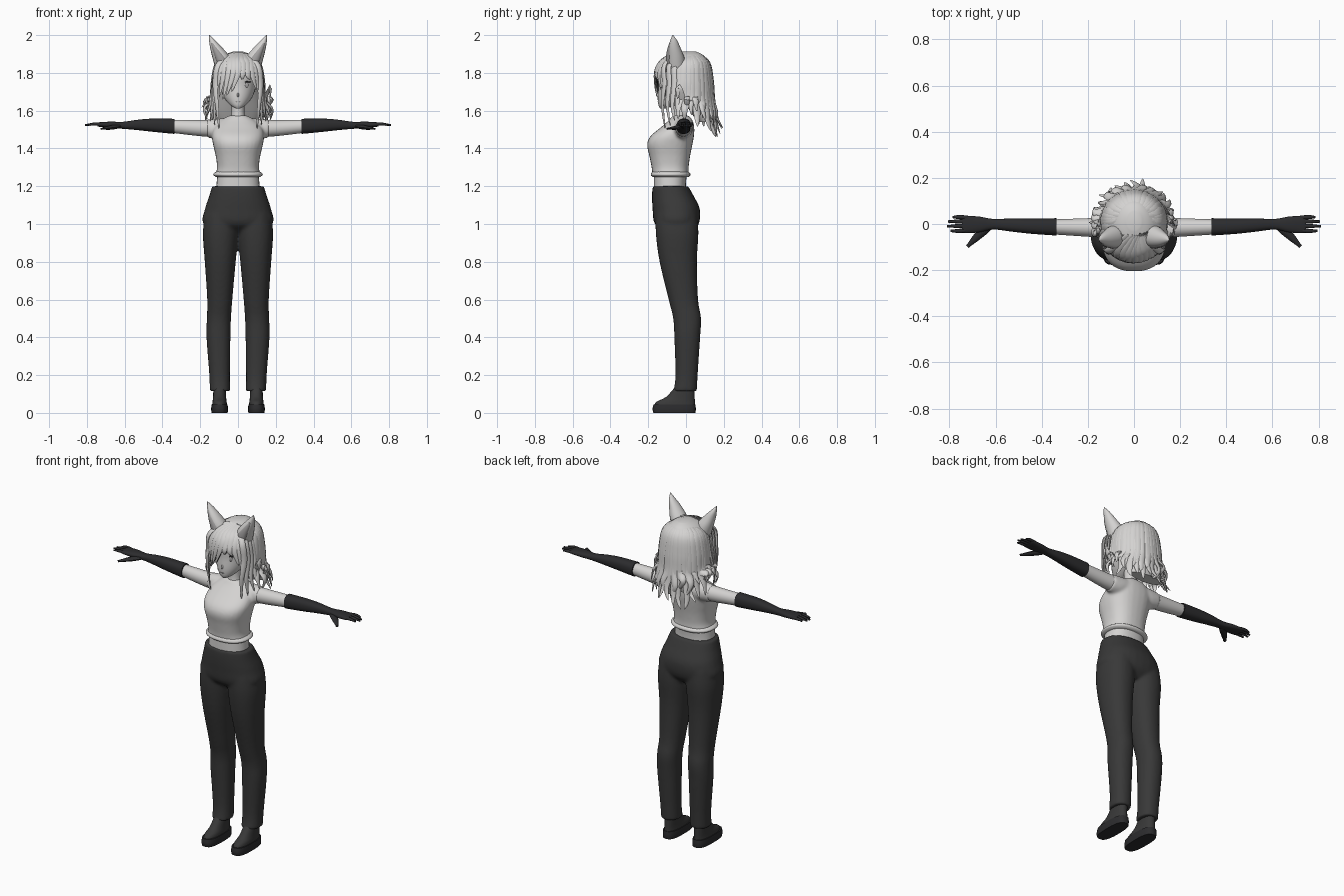
import bpy, bmesh, math, random
from mathutils import Vector

random.seed(4)
old = bpy.data.objects.get("Cube")
if old:
    bpy.data.objects.remove(old, do_unlink=True)


def material(name, value):
    mat = bpy.data.materials.new(name)
    mat.use_nodes = True
    mat.diffuse_color = (*value, 1)
    mat.node_tree.nodes["Principled BSDF"].inputs["Base Color"].default_value = (*value, 1)
    return mat


LIGHT = material("pale_grey", (0.66, 0.65, 0.64))
MID = material("mid_grey", (0.36, 0.35, 0.35))
SHADE = material("deep_hair_grey", (0.12, 0.12, 0.12))
TROUSER = material("charcoal", (0.04, 0.04, 0.04))
GLOVE = material("soft_black", (0.025, 0.025, 0.027))


def spline(points, steps=4):
    """Smooth interpolation through tuples of any length."""
    out = []
    for i in range(len(points) - 1):
        a, b = points[max(i - 1, 0)], points[i]
        c, d = points[i + 1], points[min(i + 2, len(points) - 1)]
        for k in range(steps):
            t = k / steps
            out.append([q + t / 2 * (r - p + t * (2 * p - 5 * q + 4 * r - s + t * (3 * (q - r) + s - p)))
                        for p, q, r, s in zip(a, b, c, d)])
    return out + [list(points[-1])]


def skin_rings(bm, rings):
    """Bridge rings of coordinates into a closed tube."""
    loops = [[bm.verts.new(co) for co in ring] for ring in rings]
    n = len(loops[0])
    faces = [bm.faces.new((lo[i], lo[(i + 1) % n], hi[(i + 1) % n], hi[i]))
             for lo, hi in zip(loops, loops[1:]) for i in range(n)]
    faces += [bm.faces.new(loops[0]), bm.faces.new(loops[-1])]
    bmesh.ops.recalc_face_normals(bm, faces=faces)


def loft(bm, sections, axis="z", power=2.0, n=28):
    """Sections are (position, low_a, high_a, low_b, high_b) across the axis."""
    rings = []
    for t, a0, a1, b0, b1 in spline(sections):
        ring = []
        for i in range(n):
            c, s = math.cos(i * math.tau / n), math.sin(i * math.tau / n)
            a = (a0 + a1) / 2 + (a1 - a0) / 2 * math.copysign(abs(c) ** (2 / power), c)
            b = (b0 + b1) / 2 + (b1 - b0) / 2 * math.copysign(abs(s) ** (2 / power), s)
            ring.append((a, b, t) if axis == "z" else (t, a, b))
        rings.append(ring)
    skin_rings(bm, rings)


def lock(bm, path, width, thick, up=None, blunt=0.0, n=8):
    """Tapered flat strand; its flat side faces away from the head axis."""
    pts = [Vector(p) for p in spline(path, 5)]
    rings = []
    for i, p in enumerate(pts):
        u = i / (len(pts) - 1)
        along = (pts[min(i + 1, len(pts) - 1)] - pts[max(i - 1, 0)]).normalized()
        out = Vector(up) if up else Vector((p.x, p.y - 0.02, 0.03))
        side = along.cross(out).normalized()
        out = side.cross(along)
        f = max(math.sin(math.pi * (0.2 + 0.8 * u)) ** 0.7 if u < 1 else 0, 0.06, blunt)
        rings.append([p + side * (width * f * math.cos(k * math.tau / n))
                      + out * (thick * f * math.sin(k * math.tau / n)) for k in range(n)])
    skin_rings(bm, rings)


def mirror(bm):
    geom = bmesh.ops.duplicate(bm, geom=bm.verts[:] + bm.edges[:] + bm.faces[:])["geom"]
    for v in geom:
        if isinstance(v, bmesh.types.BMVert):
            v.co.x *= -1
    bmesh.ops.reverse_faces(bm, faces=[f for f in geom if isinstance(f, bmesh.types.BMFace)])


def finish(bm, name, mat, blend=0):
    mesh = bpy.data.meshes.new(name)
    bm.to_mesh(mesh)
    bm.free()
    mesh.materials.append(mat)
    obj = bpy.data.objects.new(name, mesh)
    bpy.context.collection.objects.link(obj)
    bpy.ops.object.select_all(action="DESELECT")
    obj.select_set(True)
    bpy.context.view_layer.objects.active = obj
    bpy.ops.object.shade_smooth_by_angle(angle=math.radians(50))
    if blend:
        # fuse the overlapping volumes into one soft surface
        remesh = obj.modifiers.new("fuse", "REMESH")
        remesh.mode, remesh.voxel_size, remesh.use_smooth_shade = "VOXEL", blend, True
        relax = obj.modifiers.new("relax", "SMOOTH")
        relax.factor, relax.iterations = 0.5, 6
    return obj


def lofted(name, mat, sections, paired=False, **options):
    bm = bmesh.new()
    loft(bm, sections, **options)
    if paired:
        mirror(bm)
    return finish(bm, name, mat)


# Trousers: two legs fused with the pelvis
bm = bmesh.new()
loft(bm, [(0.115, .042, .15, -.067, .058), (0.2, .043, .152, -.056, .062), (0.4, .04, .167, -.062, .075),
          (0.5, .037, .165, -.068, .08), (0.6, .03, .163, -.092, .064), (0.8, .012, .176, -.14, .058),
          (0.95, -.002, .186, -.16, .066), (1.05, .0, .175, -.16, .06)], power=2.2)
mirror(bm)
loft(bm, [(0.95, -.06, .06, -.1, .03), (1.0, -.182, .182, -.165, .068), (1.08, -.175, .175, -.177, .073),
          (1.15, -.152, .152, -.18, .04), (1.2, -.138, .138, -.177, .012)], power=2.3)
finish(bm, "trousers", TROUSER, blend=0.009)

# Shoes
lofted("shoe_soles", GLOVE, [(0, .055, .14, -.173, .05), (.02, .053, .142, -.177, .052),
                             (.045, .055, .14, -.172, .05)], paired=True, power=2.8)
lofted("shoe_uppers", TROUSER, [(.04, .058, .137, -.168, .048), (.06, .06, .135, -.155, .047),
                                (.085, .063, .132, -.105, .046), (.14, .065, .13, -.055, .045)],
       paired=True, power=2.3)

# Bare waist, shirt body with cap sleeves, rolled hem
lofted("waist", LIGHT, [(1.17, -.118, .118, -.17, .0), (1.22, -.113, .113, -.17, .0),
                        (1.29, -.107, .107, -.17, .008)], power=2.3)
bm = bmesh.new()
loft(bm, [(1.262, -.119, .119, -.178, .015), (1.3, -.111, .111, -.182, .014), (1.36, -.118, .118, -.194, .022),
          (1.42, -.132, .132, -.206, .034), (1.465, -.138, .138, -.188, .042), (1.51, -.128, .128, -.135, .044),
          (1.55, -.09, .09, -.09, .034), (1.575, -.045, .045, -.07, .012)], power=2.4)
for side in (-1, 1):
    loft(bm, [(side * .04, -.07, .035, 1.47, 1.56), (side * .1, -.068, .036, 1.45, 1.558),
              (side * .165, -.06, .03, 1.458, 1.553)], axis="x")
finish(bm, "shirt", LIGHT, blend=0.008)
lofted("shirt_hem", LIGHT, [(1.25, -.118, .118, -.177, .015), (1.258, -.13, .13, -.186, .023),
                            (1.268, -.129, .129, -.185, .022), (1.278, -.114, .114, -.178, .012)], power=2.3)

# Arms, gloves, fingers and thumbs
lofted("upper_arms", LIGHT, [(.1, -.06, .03, 1.46, 1.552), (.2, -.055, .025, 1.465, 1.55),
                             (.35, -.045, .02, 1.483, 1.552)], paired=True, axis="x")
lofted("gloves", GLOVE, [(.337, -.05, .025, 1.477, 1.557), (.45, -.042, .024, 1.488, 1.558),
                         (.53, -.033, .024, 1.497, 1.552), (.61, -.024, .022, 1.504, 1.541),
                         (.67, -.036, .032, 1.508, 1.542), (.73, -.04, .036, 1.514, 1.539),
                         (.745, -.036, .033, 1.518, 1.536)], paired=True, axis="x", power=2.4)
bm = bmesh.new()
for y, reach in ((.03, .785), (.011, .805), (-.009, .81), (-.03, .795)):
    lock(bm, [(.71, y * .9, 1.528, ), (.76, y, 1.529), (reach, y, 1.524)], .0095, .0085, up=(0, 0, 1), blunt=0.6)
lock(bm, [(.625, -.01, 1.518), (.67, -.045, 1.511), (.722, -.098, 1.504)], .019, .012, up=(0, 0, 1), blunt=0.45)
mirror(bm)
finish(bm, "fingers", GLOVE)

# Neck, head and facial details
lofted("neck", LIGHT, [(1.54, -.045, .045, -.075, .015), (1.59, -.034, .034, -.065, .005),
                       (1.68, -.034, .034, -.07, .01)])
lofted("head", LIGHT, [(1.612, -.012, .012, -.137, -.11), (1.63, -.042, .042, -.146, -.05),
                       (1.67, -.075, .075, -.15, .03), (1.73, -.096, .096, -.146, .08),
                       (1.8, -.1, .1, -.142, .09), (1.88, -.06, .06, -.09, .06)])


def plate(name, mat, centre, size, paired=True):
    bm = bmesh.new()
    bmesh.ops.create_uvsphere(bm, u_segments=16, v_segments=8, radius=1)
    for v in bm.verts:
        v.co = Vector(centre) + Vector([a * b for a, b in zip(v.co, size)])
    if paired:
        mirror(bm)
    finish(bm, name, mat)


plate("irises", MID, (.044, -.133, 1.735), (.012, .004, .014))
plate("eyelashes", GLOVE, (.046, -.134, 1.752), (.023, .0045, .004))
plate("mouth", MID, (0, -.147, 1.647), (.011, .003, .002), paired=False)
plate("nose", LIGHT, (0, -.149, 1.682), (.006, .009, .011), paired=False)

# Hair mass
lofted("hair_cap", LIGHT, [(1.54, -.1, .1, .06, .135), (1.6, -.125, .125, .02, .15), (1.68, -.124, .124, -.03, .145),
                           (1.75, -.126, .126, -.07, .135), (1.81, -.127, .127, -.1, .128),
                           (1.86, -.108, .108, -.118, .115), (1.895, -.07, .07, -.08, .09),
                           (1.912, -.03, .03, -.025, .055)])

# Long locks around the back and sides, in two layers
bm = bmesh.new()
for layer, count in ((0, 19), (1, 14)):
    for i in range(count):
        angle = math.radians(-14 + 208 * i / (count - 1))
        c, s = math.cos(angle), math.sin(angle)
        tip = 1.57 - 0.1 * max(s, 0) + random.uniform(-.03, .04) + layer * .06
        flare = random.uniform(.17, .205) - layer * .02
        sway = random.uniform(-.02, .02)
        lock(bm, [(c * .03, .03 + s * .03, 1.9), (c * .108, .015 + s * .102, 1.855),
                  (c * .132, .01 + s * .126, 1.76), (c * .14, .01 + s * .135, 1.66),
                  (c * .165 + sway, s * .165, tip + .06), (c * flare - sway, s * flare, tip)],
             random.uniform(.022, .03), .011)
finish(bm, "hair_back_locks", LIGHT)

# Strands framing the face
bm = bmesh.new()
for k in range(4):
    y = -.115 + k * .026
    lock(bm, [(.05, y * .5, 1.895), (.108, y, 1.84), (.122 + k * .003, y, 1.74),
              (.112 + k * .012, y - .01, 1.63), (.1 + k * .024, y + .005, 1.5 + k * .022)], .017, .008)
mirror(bm)
finish(bm, "hair_side_locks", LIGHT)


# Swept fringe with a dark underside, one eye covered
def fringe(name, mat, inset, size):
    bm = bmesh.new()
    for root, mid, tip, drop in ((.03, .0, -.035, 1.7), (.02, -.025, -.06, 1.68), (.01, -.05, -.08, 1.66),
                                 (0, -.075, -.1, 1.67), (-.02, -.095, -.115, 1.7), (.03, .025, .022, 1.765),
                                 (.035, .05, .065, 1.765), (.04, .075, .098, 1.71), (.05, .095, .115, 1.67)):
        depth = -.165 + inset + abs(mid) ** 2 * 4
        lock(bm, [(root, -.05 + inset, 1.9), (mid * .8 + root * .2, depth + .035, 1.865),
                  (mid, depth, 1.8), (tip, depth + abs(tip) * .1, drop)], size, .006)
    finish(bm, name, mat)


fringe("fringe", LIGHT, 0, .02)
fringe("fringe_underside", SHADE, .011, .016)

# Pointed animal ears with a darker inner face
ear = [(1.82, .02, .118, -.1, .0), (1.88, .04, .135, -.102, -.008), (1.93, .08, .147, -.096, -.028),
       (1.97, .119, .153, -.084, -.046), (2.0, .15, .153, -.072, -.068)]
lofted("ears", LIGHT, ear, paired=True, n=20)
inner = [(z - .012, a + (b - a) * .2, b - (b - a) * .2, f - .005, f + .03) for z, a, b, f, _ in ear[:-1]]
lofted("inner_ears", MID, inner, paired=True, n=16)
